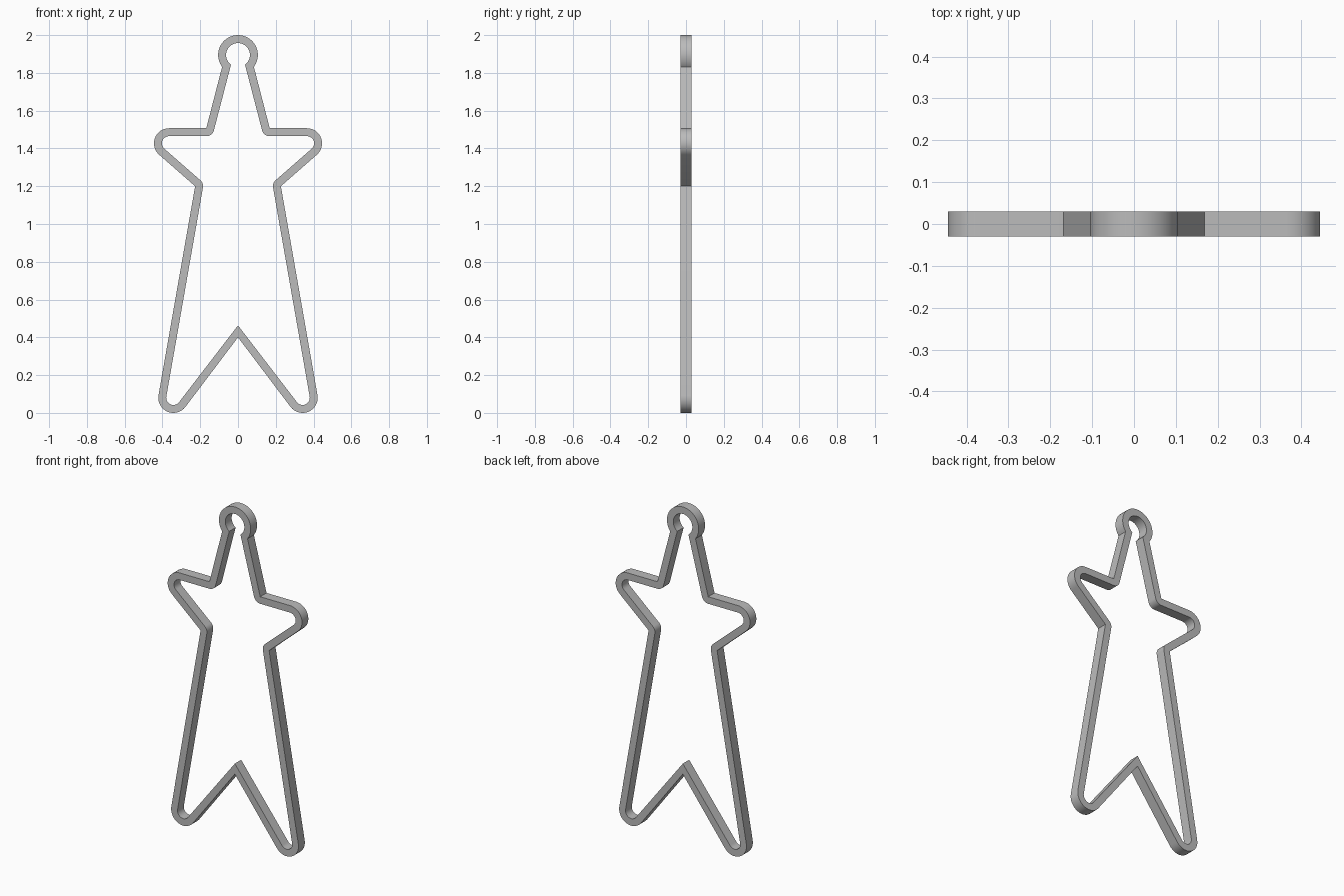
import bpy
from math import atan2, cos, sin, pi, radians, sqrt, remainder
from mathutils import Vector

cube = bpy.data.objects.get("Cube")
if cube:
    bpy.data.objects.remove(cube)

WALL = 0.042        # width of the band
HALF_DEPTH = 0.03
RING_Z, RING_R = 1.895, 0.105
TIP_R = 0.08


def arc(centre, radius, start, sweep, steps=16):
    return [centre + radius * Vector((cos(start + sweep * i / steps),
                                      sin(start + sweep * i / steps)))
            for i in range(steps + 1)]


def tangent_path(nodes):
    """Join circles (x, z, signed radius) by tangent lines; radius 0 is a sharp corner."""
    centres = [Vector(n[:2]) for n in nodes]
    radii = [n[2] for n in nodes]
    angles = []
    for a, b, ra, rb in zip(centres, centres[1:], radii, radii[1:]):
        d = b - a
        u = d.normalized()
        k = (ra - rb) / d.length
        n = u * k + Vector((-u.y, u.x)) * sqrt(1 - k * k)
        angles.append(atan2(n.y, n.x))
    points = [centres[0]]
    for c, r, a0, a1 in zip(centres[1:-1], radii[1:-1], angles, angles[1:]):
        points += arc(c, r, a0, remainder(a1 - a0, 2 * pi)) if r else [c]
    return points + [centres[-1]]


def half_outline(ring_r, neck, crotch_z, tip_r, notch_r):
    """Left half of the outline, from the ring top down to the crotch."""
    centre = Vector((0, RING_Z))
    rel = Vector(neck) - centre
    ring = arc(centre, ring_r, pi / 2, atan2(rel.y, rel.x) - pi / 2, 28)[:-1]
    return ring + tangent_path([
        (*neck, 0),
        (0.168, 1.507, notch_r),     # neck meets arm
        (0.365, 1.427, tip_r),       # arm tip
        (0.227, 1.2, notch_r),       # waist
        (0.342, 0.08, tip_r),        # foot
        (0, crotch_z, 0),
    ])


outer = half_outline(RING_R, (0.084, 1.832), 0.4, TIP_R, 0)
inner = half_outline(RING_R - WALL, (0.037, 1.844), 0.463, TIP_R - WALL, -WALL)

# Star-shaped band: two nested outlines filled and extruded
curve = bpy.data.curves.new("star_band", "CURVE")
curve.dimensions = "2D"
curve.fill_mode = "BOTH"
curve.extrude = HALF_DEPTH
for half in (outer, inner):
    loop = half + [Vector((-p.x, p.y)) for p in reversed(half[1:-1])]
    spline = curve.splines.new("POLY")
    spline.points.add(len(loop) - 1)
    for point, p in zip(spline.points, loop):
        point.co = (p.x, p.y, 0, 1)
    spline.use_cyclic_u = True

band = bpy.data.objects.new("star_band", curve)
bpy.context.collection.objects.link(band)
band.rotation_euler.x = radians(90)
bpy.ops.object.select_all(action="DESELECT")
band.select_set(True)
bpy.context.view_layer.objects.active = band
bpy.ops.object.convert(target="MESH")
band = bpy.context.object
bpy.ops.object.transform_apply(location=False, rotation=True, scale=False)

# Weld the caps to the walls and smooth the rounded tips
bpy.ops.object.mode_set(mode="EDIT")
bpy.ops.mesh.select_all(action="SELECT")
bpy.ops.mesh.remove_doubles(threshold=0.0001)
bpy.ops.mesh.normals_make_consistent(inside=False)
bpy.ops.object.mode_set(mode="OBJECT")
bpy.ops.object.shade_smooth_by_angle(angle=radians(25))

# Single plain grey
grey = bpy.data.materials.new("grey")
grey.use_nodes = True
colour = (0.5, 0.5, 0.5, 1)
grey.diffuse_color = colour
grey.node_tree.nodes["Principled BSDF"].inputs["Base Color"].default_value = colour
band.data.materials.clear()
band.data.materials.append(grey)
